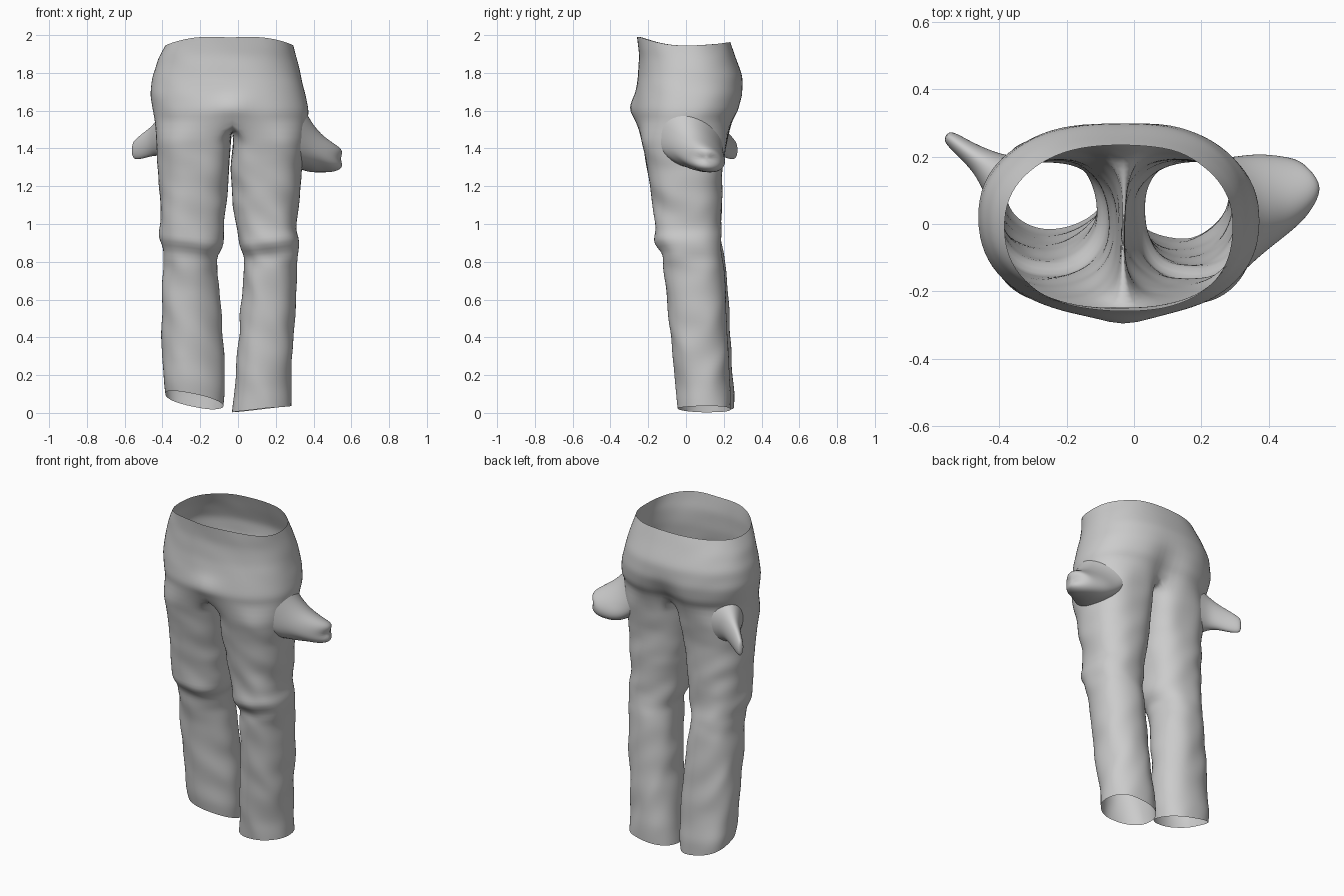
import bpy, bmesh
from math import sin, cos, pi, exp, copysign
from mathutils import Vector, noise

if "Cube" in bpy.data.objects:
    bpy.data.objects.remove(bpy.data.objects["Cube"])

M, K = 20, 9            # outer arc steps and crotch points of each leg ring
N = M + K + 1
SEAM = -0.03

# z, outer left x, outer right x, front y, back y
TORSO = [(1.97, -.385, .295, -.26, .235), (1.88, -.425, .315, -.25, .265),
         (1.78, -.455, .335, -.255, .30), (1.68, -.465, .36, -.27, .307),
         (1.60, -.45, .375, -.277, .29), (1.54, -.44, .37, -.265, .255)]
# z, inner x, outer x, front y, back y
LEGS = {-1: [(1.45, -.036, -.435, -.24, .22), (1.30, -.044, -.425, -.205, .195),
             (1.10, -.060, -.415, -.175, .19), (.97, -.075, -.415, -.16, .185),
             (.895, -.08, -.415, -.155, .19), (.85, -.105, -.395, -.115, .20),
             (.74, -.115, -.395, -.095, .215), (.66, -.10, -.40, -.08, .22),
             (.50, -.085, -.405, -.065, .23), (.30, -.075, -.40, -.045, .24),
             (.13, -.07, -.395, -.025, .26), (.05, -.075, -.39, -.015, .255)],
        1: [(1.45, -.026, .36, -.24, .22), (1.30, -.038, .34, -.205, .195),
            (1.10, -.032, .325, -.175, .19), (.97, .003, .315, -.165, .185),
            (.895, .008, .33, -.172, .185), (.85, .03, .325, -.125, .19),
            (.74, .03, .31, -.115, .20), (.66, .025, .31, -.105, .205),
            (.50, .01, .30, -.09, .215), (.30, -.005, .285, -.07, .225),
            (.13, -.025, .28, -.048, .235), (.02, -.03, .28, -.04, .235)]}


def spread(rows, step):
    """Add in-between rows so that no gap is larger than step."""
    out = [rows[0]]
    for a, b in zip(rows, rows[1:]):
        n = max(1, round((a[0] - b[0]) / step))
        out += [tuple(p + (q - p) * i / n for p, q in zip(a, b)) for i in range(1, n + 1)]
    return out


def sup(v, e=2.3):
    return copysign(abs(v) ** (2 / e), v)


def bump(v, centre, width):
    return exp(-((v - centre) / width) ** 2)


def torso_arc(row, side):
    """Half of a hip ring, from front centre round the outside to back centre."""
    z, xl, xr, yf, yb = row
    w = (xr if side > 0 else xl) - SEAM
    pts = []
    for i in range(M + 1):
        a = -pi / 2 + pi * i / M
        u, v = sup(cos(a)) if 0 < i < M else 0, sup(sin(a))
        x, y = SEAM + w * u, (yf + yb) / 2 + (yb - yf) / 2 * v
        mid = bump(x, SEAM, .07)
        if v < 0:                                     # fly bulge
            y -= .035 * mid * bump(z, 1.62, .05)
        else:                                         # seat cleft
            y -= .06 * mid * bump(z, 1.54, .12)
        rim = max(0, (z - 1.8) / .17)                 # waist dips at the sides
        dz = rim * ((.055 if v < 0 else .018) * v * v - .025)
        if v < 0:
            dz -= rim * .012 * bump(x, SEAM, .12)
        pts.append(Vector((x, y, z + dz)))
    return pts


def leg_ring(row, side):
    z, xi, xo, yf, yb = row
    pts = []
    for i in range(N):
        a = -2 * pi / 3 + 2 * pi * i / N
        e = 2.3                                       # thighs fill the crotch
        if cos(a) < 0:
            e += 1.3 * min(1, max(0, (z - 1.15) / .3))
        u, v = sup(cos(a), e), sup(sin(a), e)
        x, y = (xi + xo) / 2 + (xo - xi) / 2 * u, (yf + yb) / 2 + (yb - yf) / 2 * v
        w = max(0, 1 - z / .3)                        # slanted hems
        if side < 0:
            dz = w * (-(x + .23) * .25 - .04 * v + .02)
            y += .05 * max(0, u * v if u < 0 and v < 0 else 0) * bump(z, .4, .3)
        else:
            dz = w * ((x - .125) * .12)
        dz += bump(z, .88, .08) * .02 * u             # knee fold sags sideways
        pts.append(Vector((x, y, z + dz)))
    return pts


def crease(p):
    """Cloth wrinkles: soft on the hips, stronger down the legs."""
    amp = .004 + .008 * min(1, max(0, (1.5 - p.z) / .4))
    f = 11 if p.z > .8 else 7
    q = Vector((p.x * 6, p.y * 6, p.z * f + p.x * 6))
    d = noise.noise_vector(q) * amp
    d.z *= .4
    return p + d


def finish(name, bm, level):
    bmesh.ops.remove_doubles(bm, verts=bm.verts, dist=.0005)
    bmesh.ops.recalc_face_normals(bm, faces=bm.faces)
    me = bpy.data.meshes.new(name)
    bm.to_mesh(me)
    bm.free()
    me.shade_smooth()
    ob = bpy.data.objects.new(name, me)
    bpy.context.collection.objects.link(ob)
    mod = ob.modifiers.new("smooth", 'SUBSURF')
    mod.levels = mod.render_levels = level
    return ob


def skin(bm, rings, closed):
    vs = [[bm.verts.new(p) for p in r] for r in rings]
    for a, b in zip(vs, vs[1:]):
        n = len(a)
        for i in range(n if closed else n - 1):
            j = (i + 1) % n
            bm.faces.new((a[i], a[j], b[j], b[i]))
    return vs


# trousers: open waist, crotch saddle and two open legs
bm = bmesh.new()
for side in (-1, 1):
    arcs = [torso_arc(r, side) for r in spread(TORSO, .035)]
    split = list(arcs[-1])
    back, front = split[-1], split[0]
    for k in range(1, K + 1):
        t = k / (K + 1)
        p = back.lerp(front, t)
        p.z -= .04 * sin(pi * t)
        split.append(p)
    legs = [leg_ring(r, side) for r in spread(LEGS[side], .04)]
    skin(bm, [[crease(p) for p in a] for a in arcs], False)
    skin(bm, [[crease(p) for p in r] for r in [split] + legs], True)
finish("trousers", bm, 1)


def flare(name, rows, axis, bend):
    """Pocket pulled outwards: rings of centre, half width, half height and skew."""
    axis = Vector(axis).normalized()
    out = Vector((axis.y, -axis.x, 0))
    rings = []
    for x, y, z, rw, rh, skew in rows:
        ring = []
        for i in range(16):
            a = 2 * pi * i / 16
            u, v = cos(a), sin(a)
            p = Vector((x, y, z)) + axis * rw * u - out * bend * rw * u * u
            p.z += rh * v - skew * u
            ring.append(p)
        rings.append(ring)
    bm = bmesh.new()
    vs = skin(bm, rings, True)
    bm.faces.new(vs[-1])
    finish(name, bm, 2)


# pulled-out pockets on both hips
flare("right_pocket", [(.335, .01, 1.475, .20, .18, .04), (.372, .025, 1.43, .185, .14, .05),
                       (.41, .05, 1.395, .165, .115, .05), (.455, .075, 1.37, .145, .09, .04),
                       (.51, .095, 1.35, .115, .075, .025),
                       (.548, .11, 1.345, .085, .055, .01), (.555, .11, 1.345, .04, .03, 0)],
      (-.1, 1, 0), .5)
flare("left_pocket", [(-.365, .125, 1.47, .10, .14, 0), (-.41, .15, 1.465, .065, .105, 0),
                      (-.45, .185, 1.44, .042, .08, 0),
                      (-.50, .22, 1.415, .03, .07, 0), (-.54, .25, 1.395, .024, .055, 0),
                      (-.558, .265, 1.39, .014, .04, 0)],
      (-.6, -.8, 0), 0)
